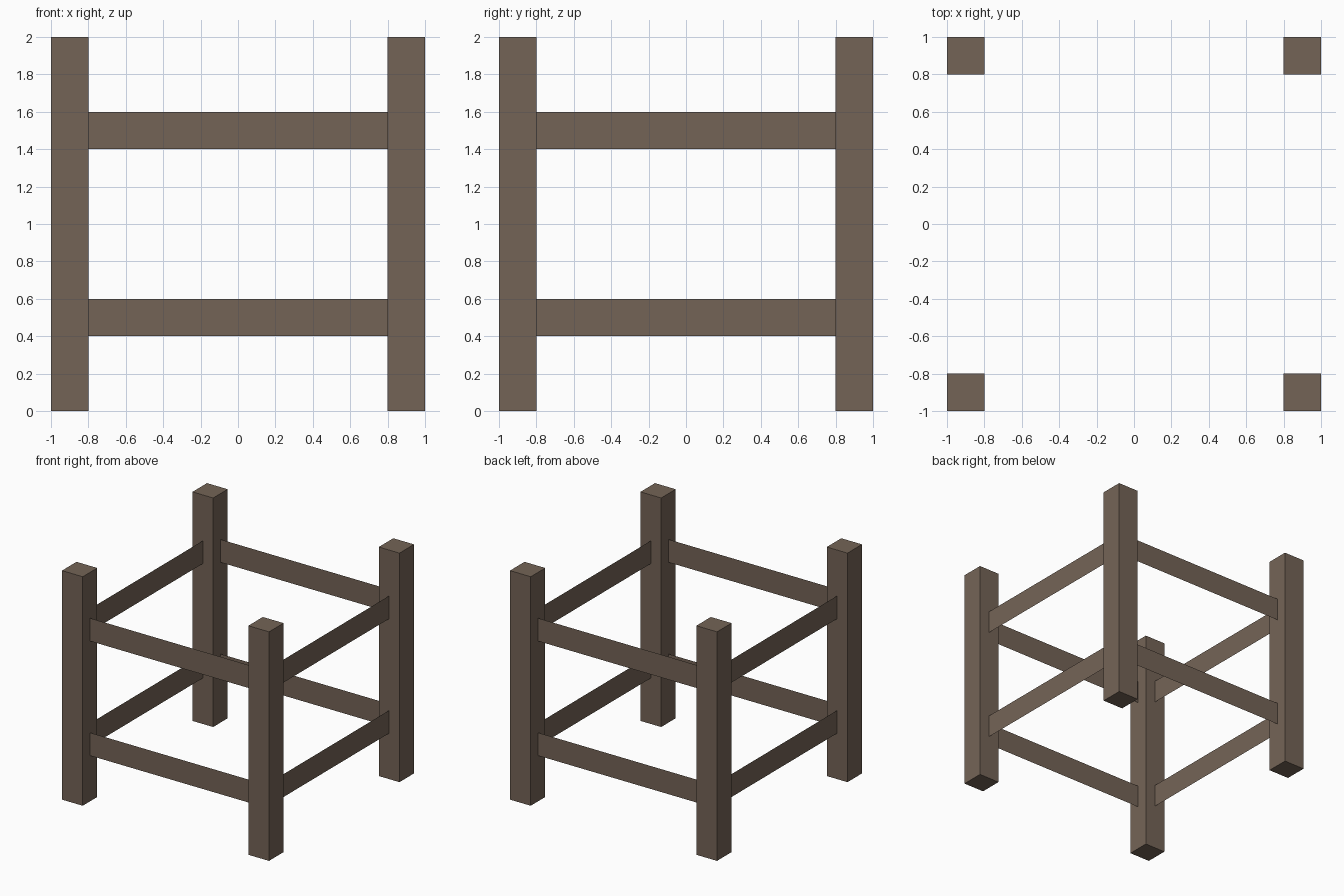
import bpy
import bmesh
from math import pi
from mathutils import Matrix, Vector

if "Cube" in bpy.data.objects:
    bpy.data.objects.remove(bpy.data.objects["Cube"])

wood = bpy.data.materials.new("brown wood")
wood.diffuse_color = (0.175, 0.127, 0.094, 1)
wood.use_nodes = True
wood.node_tree.nodes["Principled BSDF"].inputs["Base Color"].default_value = wood.diffuse_color


def add_object(name, bm):
    mesh = bpy.data.meshes.new(name)
    bm.to_mesh(mesh)
    bm.free()
    mesh.materials.append(wood)
    obj = bpy.data.objects.new(name, mesh)
    bpy.context.collection.objects.link(obj)
    return obj


# Four square corner posts
for side, x in (("left", -0.9), ("right", 0.9)):
    for end, y in (("front", -0.9), ("back", 0.9)):
        bm = bmesh.new()
        bmesh.ops.create_cube(bm, size=1)
        bmesh.ops.scale(bm, vec=(0.2, 0.2, 2), verts=bm.verts)
        bmesh.ops.translate(bm, vec=(x, y, 1), verts=bm.verts)
        add_object(f"{end}_{side}_post", bm)

# Flat sheet rails between the posts, two per side, facing outward
for i, side in enumerate(("front", "right", "back", "left")):
    for level, z in (("lower", 0.5), ("upper", 1.5)):
        bm = bmesh.new()
        corners = [(-0.8, -0.1), (0.8, -0.1), (0.8, 0.1), (-0.8, 0.1)]
        bm.faces.new([bm.verts.new(Vector((x, -0.9, z + h))) for x, h in corners])
        bm.transform(Matrix.Rotation(i * pi / 2, 4, 'Z'))
        add_object(f"{level}_{side}_rail", bm)
